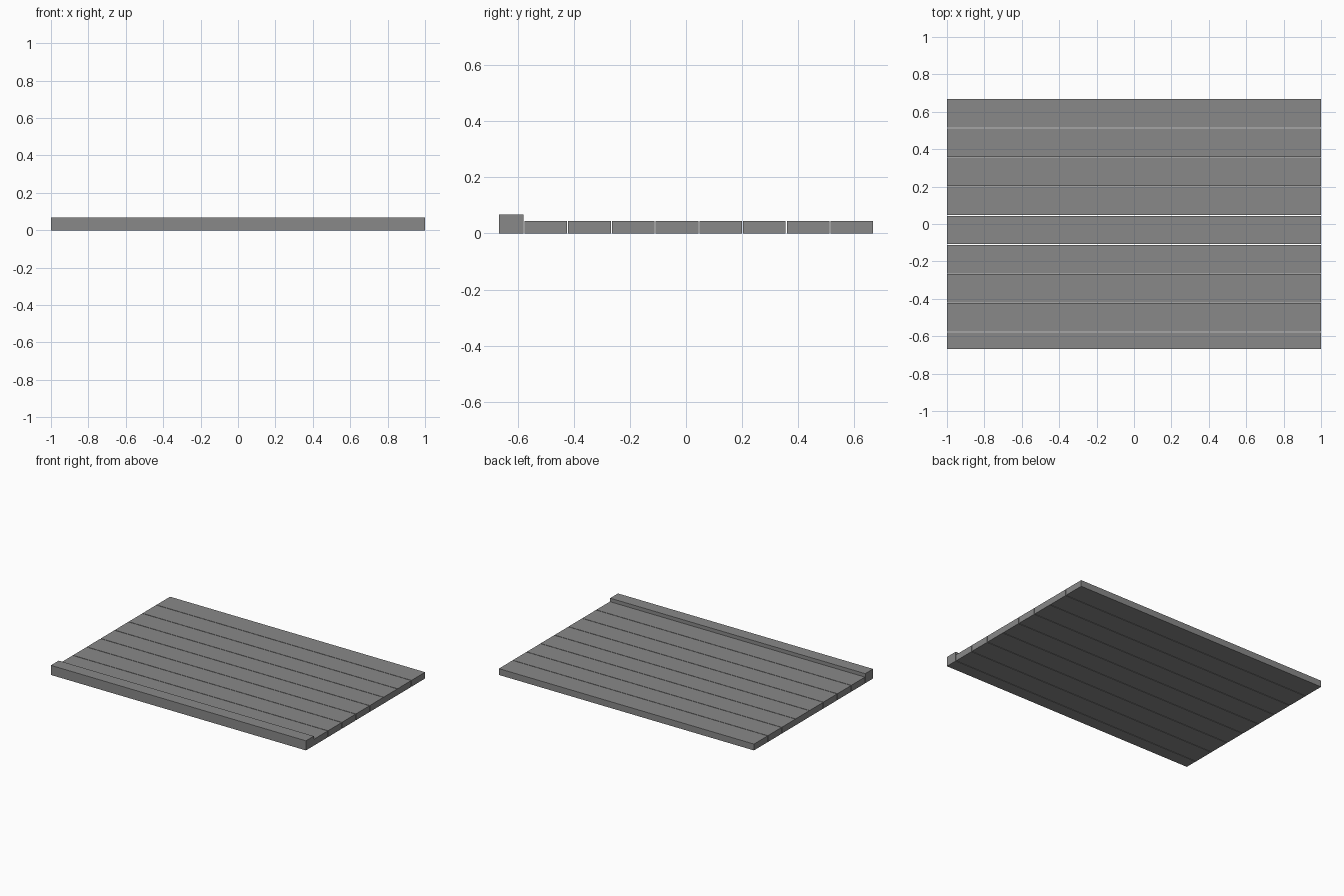
import bpy

# Remove the default cube
cube = bpy.data.objects.get("Cube")
if cube:
    bpy.data.objects.remove(cube, do_unlink=True)

GREY = (0.25, 0.25, 0.25, 1)
grey = bpy.data.materials.new("plain_grey")
grey.use_nodes = True
grey.diffuse_color = GREY
grey.node_tree.nodes["Principled BSDF"].inputs["Base Color"].default_value = GREY

HALF_DEPTH = 0.667
PITCH = 0.1558
GAP = 0.004
PLANK_COUNT = 8


def board(name, y_front, y_back, height):
    """Full-width board standing on the ground."""
    bpy.ops.mesh.primitive_cube_add(size=1, location=(0, (y_front + y_back) / 2, height / 2))
    obj = bpy.context.object
    obj.name = name
    obj.scale = (2, y_back - y_front, height)
    bpy.ops.object.transform_apply(location=False, rotation=False, scale=True)
    obj.data.materials.append(grey)
    return obj


# Flat planks laid from the back edge forwards, with narrow gaps
for i in range(PLANK_COUNT):
    back = HALF_DEPTH - i * PITCH
    board(f"plank_{i + 1}", back - PITCH + GAP, back, 0.045)

# Raised rail along the front edge
board("front_rail", -HALF_DEPTH, HALF_DEPTH - PLANK_COUNT * PITCH, 0.068)
